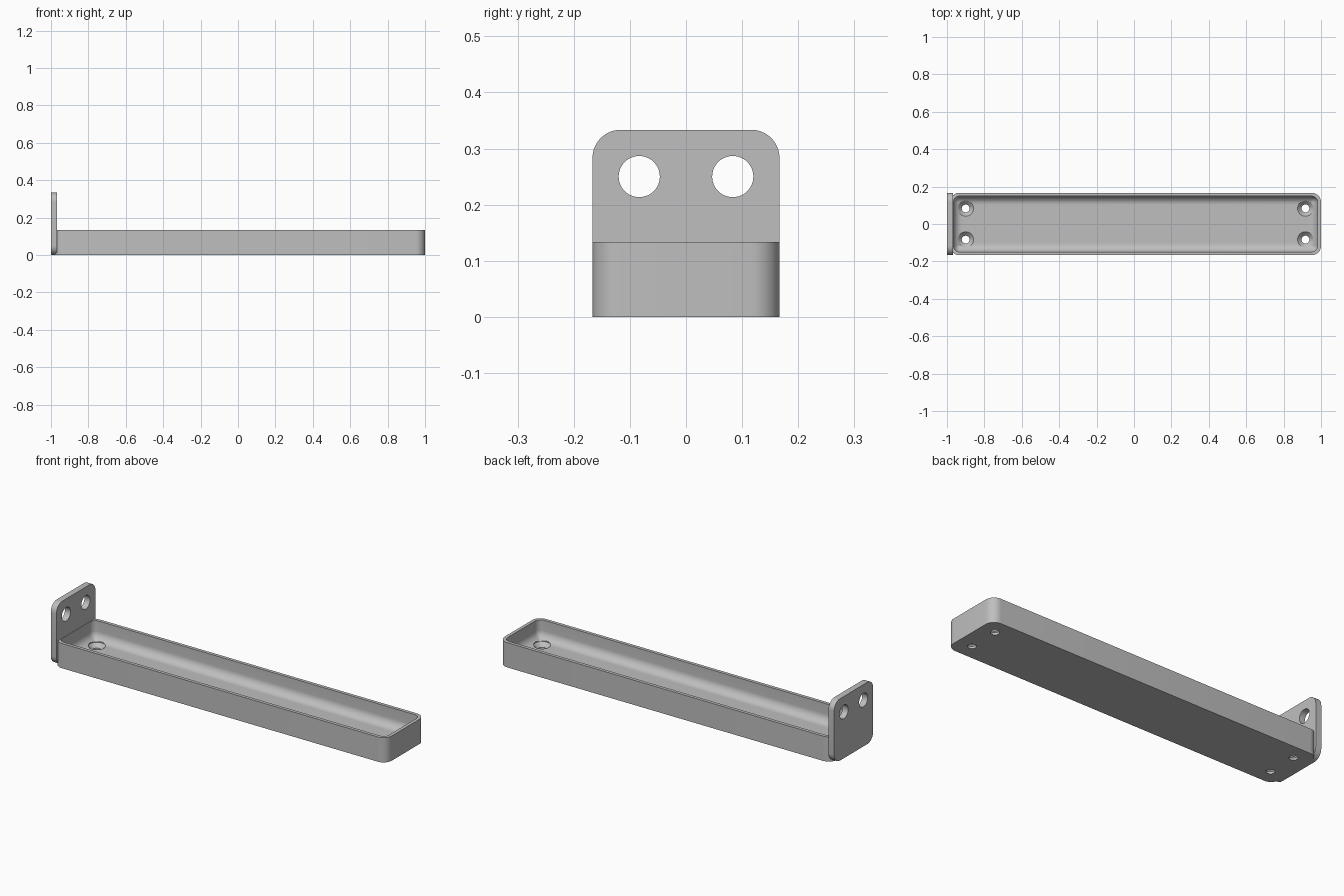
import bpy, bmesh
from math import cos, sin, pi, radians

cube = bpy.data.objects.get("Cube")
if cube:
    bpy.data.objects.remove(cube, do_unlink=True)

grey = bpy.data.materials.new("light grey")
grey.use_nodes = True
colour = (0.52, 0.52, 0.52, 1)
grey.diffuse_color = colour
grey.node_tree.nodes["Principled BSDF"].inputs["Base Color"].default_value = colour

STEPS = 10
HALF_W = 1 / 6
PLATE_T = 1 / 30
TRAY_H = 2 / 15
TRAY_X0, TRAY_X1 = -1 + PLATE_T / 2, 1
WALL = 0.018
FLOOR = 0.033
CORNER = 0.05
FILLET = 0.045
HOLE_Y = HALF_W / 2


def rounded_rect(u0, u1, v0, v1, r):
    """Counter-clockwise outline of a rounded rectangle."""
    centres = [(u1 - r, v1 - r), (u0 + r, v1 - r), (u0 + r, v0 + r), (u1 - r, v0 + r)]
    points = []
    for quarter, (cu, cv) in enumerate(centres):
        for i in range(STEPS + 1):
            a = (quarter + i / STEPS) * pi / 2
            points.append((cu + r * cos(a), cv + r * sin(a)))
    return points


def circle(u, v, r, n=48):
    return [(u + r * cos(2 * pi * i / n), v + r * sin(2 * pi * i / n)) for i in range(n)]


def loft(name, loops):
    """Skin a stack of equal-length 3D loops and cap both ends."""
    bm = bmesh.new()
    rings = [[bm.verts.new(p) for p in loop] for loop in loops]
    for a, b in zip(rings, rings[1:]):
        for i in range(len(a)):
            j = (i + 1) % len(a)
            bm.faces.new((a[i], a[j], b[j], b[i]))
    bm.faces.new(rings[0][::-1])
    bm.faces.new(rings[-1])
    bmesh.ops.recalc_face_normals(bm, faces=bm.faces)
    mesh = bpy.data.meshes.new(name)
    bm.to_mesh(mesh)
    bm.free()
    obj = bpy.data.objects.new(name, mesh)
    bpy.context.collection.objects.link(obj)
    mesh.materials.append(grey)
    return obj


def flat(points, z):
    return [(u, v, z) for u, v in points]


def upright(points, x):
    return [(x, u, v) for u, v in points]


def select_only(obj):
    bpy.ops.object.select_all(action="DESELECT")
    obj.select_set(True)
    bpy.context.view_layer.objects.active = obj


def drill(obj, cutter):
    cutter.hide_render = True
    mod = obj.modifiers.new("hole", "BOOLEAN")
    mod.operation = "DIFFERENCE"
    mod.solver = "EXACT"
    mod.object = cutter
    select_only(obj)
    bpy.ops.object.modifier_apply(modifier=mod.name)
    bpy.data.objects.remove(cutter, do_unlink=True)


def tray_loop(inset, r, z):
    return flat(rounded_rect(TRAY_X0 + inset, TRAY_X1 - inset,
                             -HALF_W + inset, HALF_W - inset, r), z)


# Tray: outer walls, rim, inner walls, then a fillet down to the floor
loops = [tray_loop(0, CORNER, 0), tray_loop(0, CORNER, TRAY_H),
         tray_loop(WALL, CORNER - WALL, TRAY_H)]
for i in range(STEPS + 1):
    a = i / STEPS * pi / 2
    d = FILLET * (1 - cos(a))
    loops.append(tray_loop(WALL + d, max(CORNER - WALL - d, 0.006),
                           FLOOR + FILLET * (1 - sin(a))))
tray = loft("tray", loops)

# Countersunk screw holes in the tray floor
for x in (TRAY_X0 + HOLE_Y, TRAY_X1 - HOLE_Y):
    for y in (-HOLE_Y, HOLE_Y):
        profile = [(0.021, -0.02), (0.021, 0.012), (0.042, FLOOR), (0.042, 0.1)]
        drill(tray, loft("screw_cutter", [flat(circle(x, y, r), z) for r, z in profile]))

# Upright end plate with rounded corners and two round holes
outline = rounded_rect(-HALF_W, HALF_W, 0, 2 * HALF_W, CORNER)
plate = loft("end_plate", [upright(outline, -1), upright(outline, -1 + PLATE_T)])
for y in (-HOLE_Y, HOLE_Y):
    ring = circle(y, 0.25, 0.0367)
    drill(plate, loft("plate_cutter", [upright(ring, -1.1), upright(ring, -0.9)]))

# Smooth curved faces, keep edges sharp
for obj in (tray, plate):
    select_only(obj)
    bpy.ops.object.shade_smooth_by_angle(angle=radians(30))
